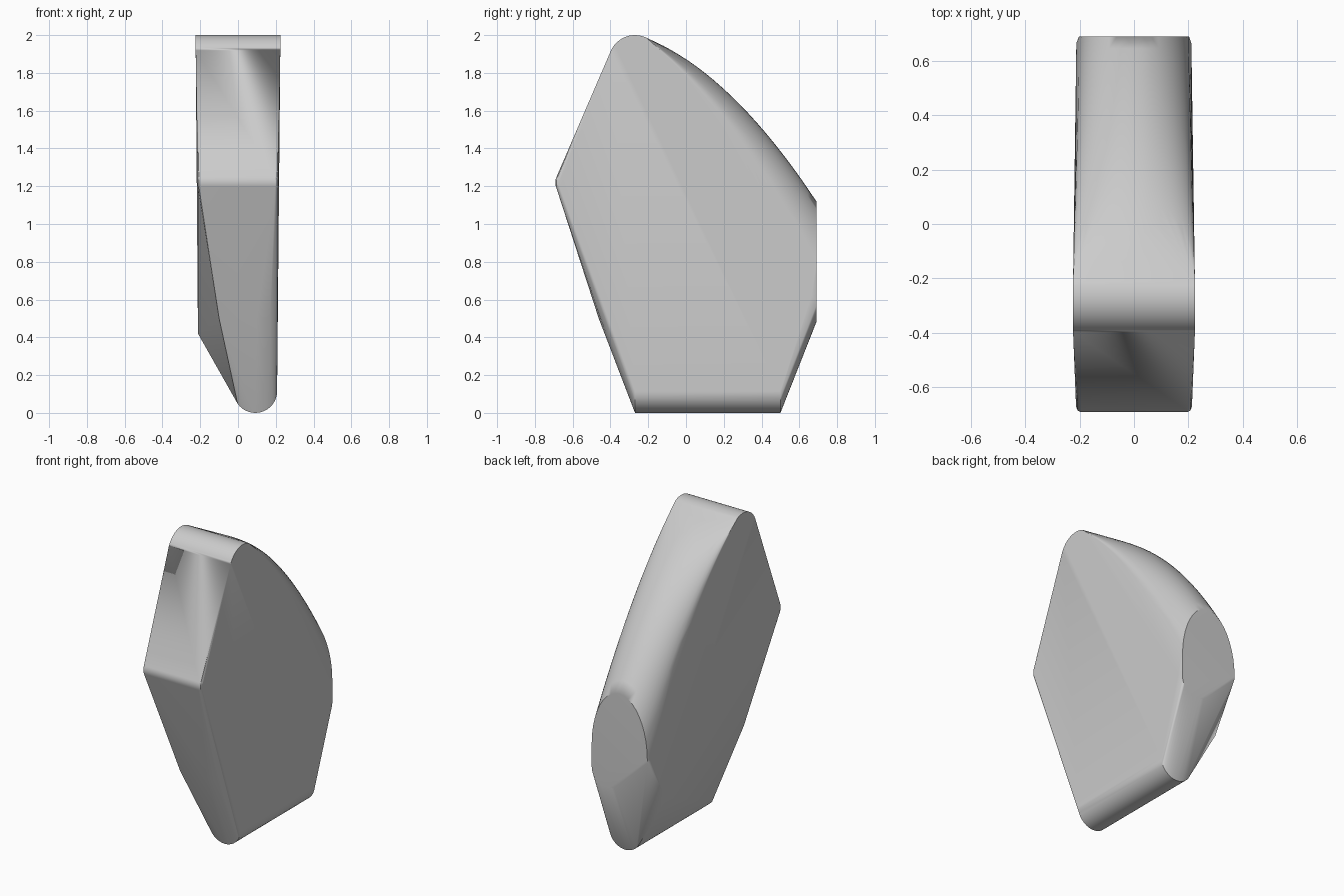
import bpy
import bmesh
from math import sin, cos, radians

cube = bpy.data.objects.get("Cube")
if cube:
    bpy.data.objects.remove(cube, do_unlink=True)

grey = bpy.data.materials.new("plain grey")
grey.use_nodes = True
colour = (0.6, 0.6, 0.6, 1)
grey.diffuse_color = colour
grey.node_tree.nodes["Principled BSDF"].inputs["Base Color"].default_value = colour

points = []


def arc(cx, cz, rx, rz, start, end, steps):
    """Points on an elliptical arc, angles in degrees."""
    for i in range(steps + 1):
        a = radians(start + (end - start) * i / steps)
        yield cx + rx * cos(a), cz + rz * sin(a)


# Rounded top edge, full width
for y, z in arc(-0.27, 1.86, 0.14, 0.14, 155, 65, 12):
    points += [(s * 0.224, y, z) for s in (-1, 1)]

# Front tip with softened corners
for y, z in arc(-0.622, 1.22, 0.07, 0.07, 155, 200, 6):
    for x, back in ((0.195, 0), (0.207, 0.006), (0.213, 0.02)):
        points += [(s * x, y + back, z) for s in (-1, 1)]

# Domed back: cross arches grow from the flat top edge to the oval end
STEPS = 20
for i in range(1, STEPS + 1):
    t = i / STEPS
    y = -0.21 + 0.9 * t
    ridge = 1.985 - 0.365 * t - 0.5 * t * t
    half = 0.224 - 0.022 * t
    drop = 0.38 * t
    for x, z in arc(0, ridge - drop, half, drop, 0, 180, 20):
        points.append((x, y, z))

# Lower rim of the oval end, with its slanted side and softened edges
points += [(x, 0.69, z) for x, z in arc(0.093, 0.59, 0.109, 0.11, 0, -120, 12)]
points += [(-0.202, 0.69, 0.72), (-0.212, 0.665, 0.73), (0.211, 0.665, 0.62)]

# Rounded foot running front to back
for x, z in arc(0.092, 0.115, 0.115, 0.115, 0, -145, 16):
    points += [(x, -0.27, z), (x, 0.5, z)]

# Chamfer corner on one side, and slight swell of the lower front
points += [(-0.212, 0.5, 0.42), (-0.1, -0.458, 0.5),
           (0.1, -0.462, 0.5), (0.17, -0.452, 0.5)]

# One convex body through all the outlines
mesh = bpy.data.meshes.new("wedge_body")
bm = bmesh.new()
for p in points:
    bm.verts.new(p)
bmesh.ops.remove_doubles(bm, verts=bm.verts[:], dist=0.0005)
bmesh.ops.convex_hull(bm, input=bm.verts[:])
loose = [v for v in bm.verts if not v.link_faces]
bmesh.ops.delete(bm, geom=loose, context='VERTS')
bmesh.ops.dissolve_limit(bm, angle_limit=radians(0.6), verts=bm.verts[:], edges=bm.edges[:])
bmesh.ops.recalc_face_normals(bm, faces=bm.faces[:])
bm.to_mesh(mesh)
bm.free()
mesh.materials.append(grey)

body = bpy.data.objects.new("wedge_body", mesh)
bpy.context.collection.objects.link(body)
bpy.ops.object.select_all(action='DESELECT')
body.select_set(True)
bpy.context.view_layer.objects.active = body
bpy.ops.object.shade_smooth_by_angle(angle=radians(36))
# Keep the broad faces flat and the rounded strips smooth
normals = body.modifiers.new("broad face shading", 'WEIGHTED_NORMAL')
normals.keep_sharp = True
